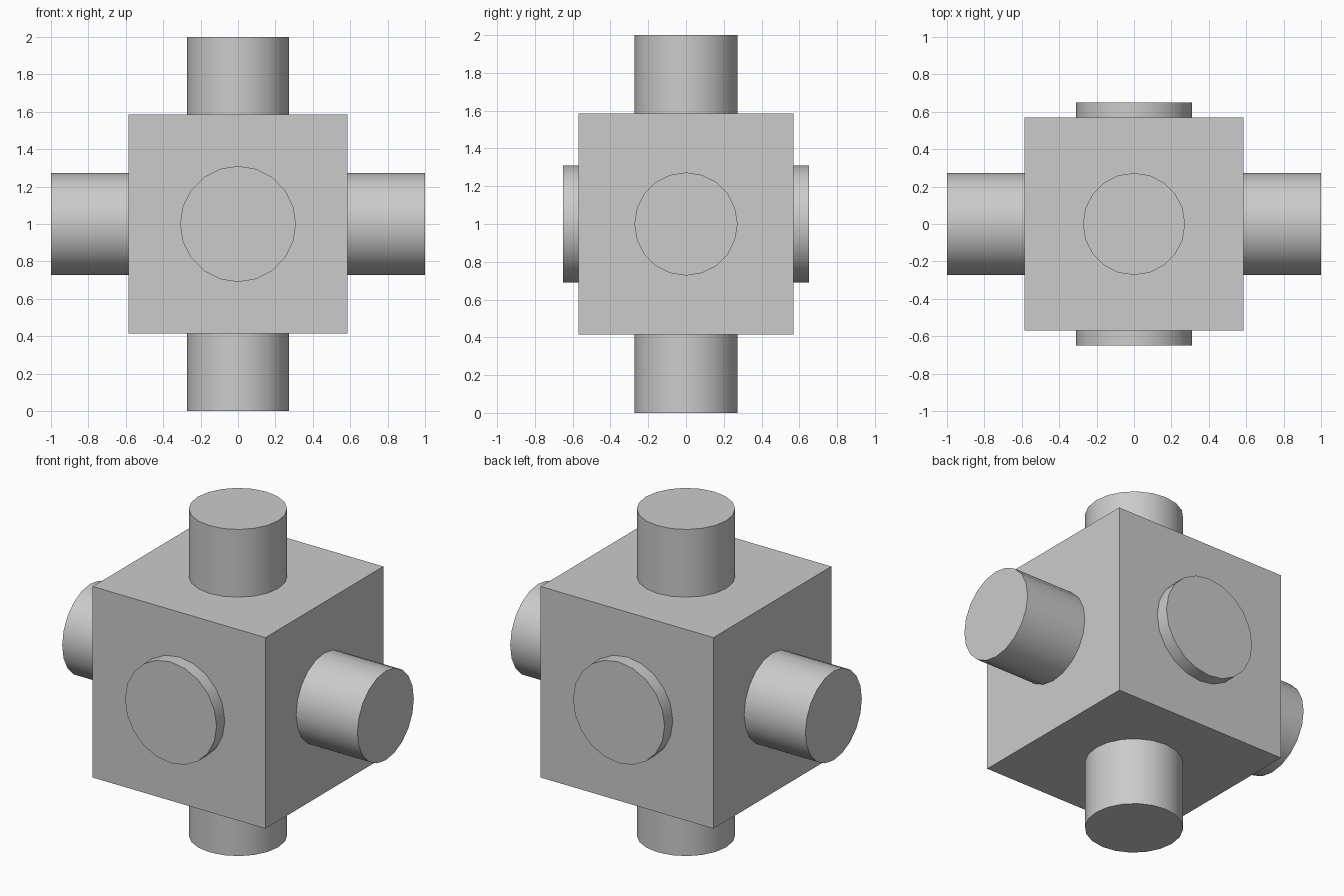
import bpy
import math

cube = bpy.data.objects.get("Cube")
if cube:
    bpy.data.objects.remove(cube, do_unlink=True)

# Single grey finish
grey = bpy.data.materials.new("light_grey")
grey.use_nodes = True
colour = (0.6, 0.6, 0.6, 1)
grey.diffuse_color = colour
grey.node_tree.nodes["Principled BSDF"].inputs["Base Color"].default_value = colour

CENTRE_Z = 1.0
HALF = (0.585, 0.57, 0.585)
PEG_RADIUS, DISC_RADIUS = 0.273, 0.31
DISC_REACH = 0.65
SIDES = 20
QUARTER = math.pi / 2


def finish(name):
    obj = bpy.context.object
    obj.name = obj.data.name = name
    obj.data.materials.append(grey)
    return obj


def stub(name, axis, sign, radius, reach):
    """Round stub standing on one face of the body, out to the given reach."""
    depth = reach - HALF[axis]
    location = [0, 0, CENTRE_Z]
    location[axis] += sign * (HALF[axis] + reach) / 2
    rotation = ((0, QUARTER, 0), (QUARTER, 0, 0), (0, 0, 0))[axis]
    bpy.ops.mesh.primitive_cylinder_add(
        vertices=SIDES, radius=radius, depth=depth,
        location=location, rotation=rotation)
    finish(name)
    bpy.ops.object.shade_smooth_by_angle(angle=math.radians(30))


# Central block
bpy.ops.mesh.primitive_cube_add(size=2, location=(0, 0, CENTRE_Z))
body = finish("body_block")
body.scale = HALF
bpy.ops.object.transform_apply(location=False, rotation=False, scale=True)

# Long pegs on the sides, top and bottom
for name, axis, sign in (("left_peg", 0, 1), ("right_peg", 0, -1),
                         ("top_peg", 2, 1), ("bottom_peg", 2, -1)):
    stub(name, axis, sign, PEG_RADIUS, 1.0)

# Shallow discs on the front and back
for name, sign in (("front_disc", -1), ("back_disc", 1)):
    stub(name, 1, sign, DISC_RADIUS, DISC_REACH)
